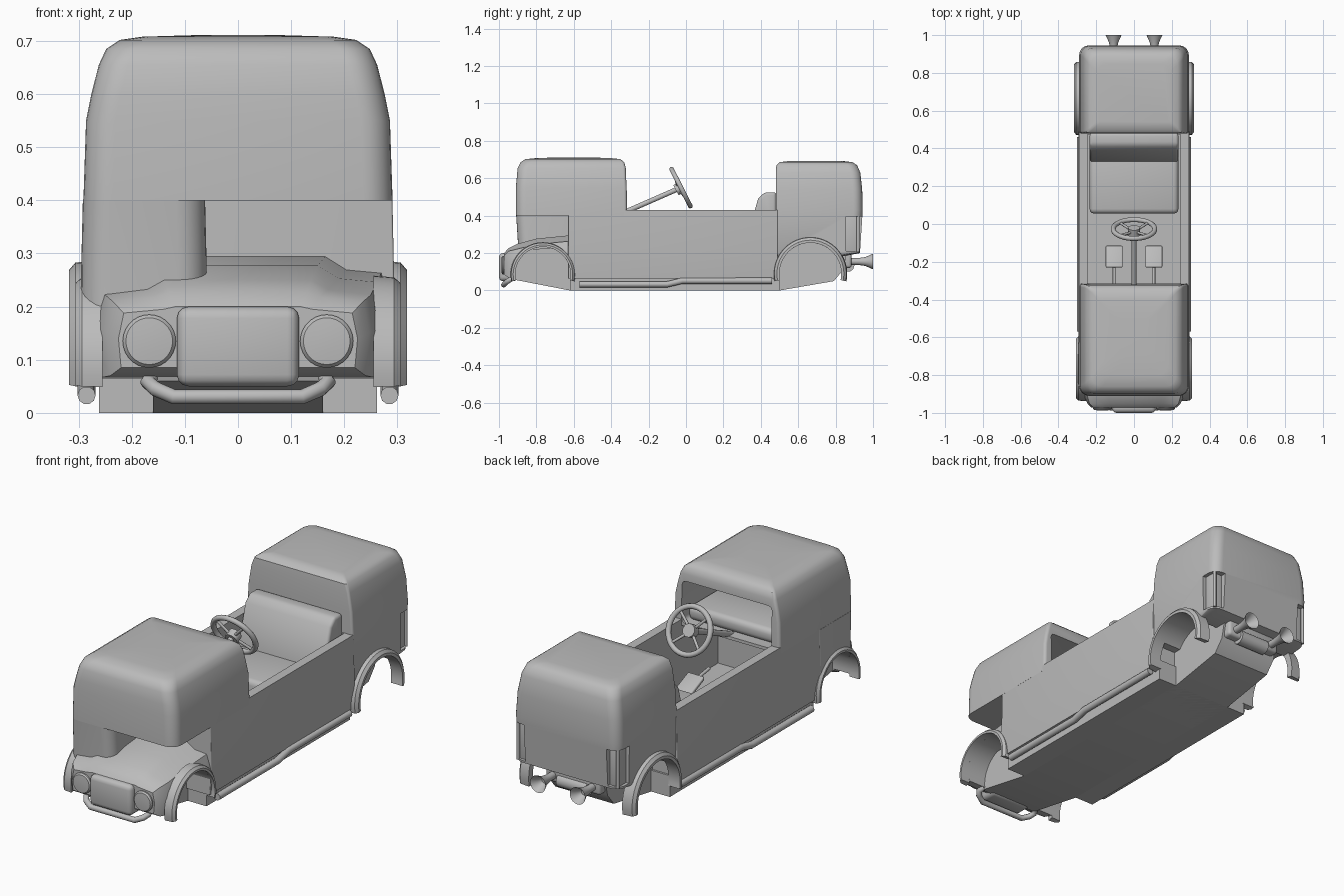
import bpy, bmesh
from math import pi, sin, cos, radians
from mathutils import Vector, Matrix

old = bpy.data.objects.get("Cube")
if old:
    bpy.data.objects.remove(old, do_unlink=True)

paint = bpy.data.materials.new("plain_grey")
paint.use_nodes = True
paint.diffuse_color = (0.5, 0.5, 0.5, 1)
paint.node_tree.nodes["Principled BSDF"].inputs["Base Color"].default_value = paint.diffuse_color


def select(ob):
    bpy.ops.object.select_all(action='DESELECT')
    ob.select_set(True)
    bpy.context.view_layer.objects.active = ob


def finish(name, bm, bevel=0, segments=3):
    bmesh.ops.recalc_face_normals(bm, faces=bm.faces)
    mesh = bpy.data.meshes.new(name)
    bm.to_mesh(mesh)
    bm.free()
    ob = bpy.data.objects.new(name, mesh)
    bpy.context.collection.objects.link(ob)
    mesh.materials.append(paint)
    select(ob)
    if bevel:
        mod = ob.modifiers.new("bevel", 'BEVEL')
        mod.width, mod.segments = bevel, segments
        bpy.ops.object.modifier_apply(modifier=mod.name)
    bpy.ops.object.shade_smooth_by_angle(angle=radians(35))
    return ob


def skin(name, rings, bevel=0):
    """Join matching closed rings of points and cap both ends."""
    bm = bmesh.new()
    loops = [[bm.verts.new(p) for p in ring] for ring in rings]
    n = len(loops[0])
    for a, b in zip(loops, loops[1:]):
        for i in range(n):
            j = (i + 1) % n
            bm.faces.new((a[i], a[j], b[j], b[i]))
    bm.faces.new(loops[0])
    bm.faces.new(loops[-1])
    return finish(name, bm, bevel)


def box(name, x, y, z, bevel=0):
    return skin(name, [[(x[0], y[0], h), (x[1], y[0], h), (x[1], y[1], h), (x[0], y[1], h)]
                       for h in z], bevel)


def extrude(name, outline, x0, x1, bevel=0):
    return skin(name, [[(x, y, z) for y, z in outline] for x in (x0, x1)], bevel)


def shell(name, levels, front_r, back_r, cx=0):
    """Rounded rectangles (z, half width, front y, back y) stacked upward."""
    rings = []
    for z, w, y0, y1 in levels:
        ring = []
        corners = ((1, y1, -1, back_r), (-1, y1, -1, back_r), (-1, y0, 1, front_r), (1, y0, 1, front_r))
        for k, (sx, y, sy, r) in enumerate(corners):
            for s in range(7):
                a = (k + s / 6) * pi / 2
                ring.append((cx + sx * (w - r) + r * cos(a), y + sy * r + r * sin(a), z))
        rings.append(ring)
    return skin(name, rings)


def turned(name, x, z, stations, n=28):
    """Circles (y, radius) strung along the length."""
    return skin(name, [[(x + r * cos(2 * pi * i / n), y, z + r * sin(2 * pi * i / n))
                        for i in range(n)] for y, r in stations])


def rod(name, points, r):
    curve = bpy.data.curves.new(name, 'CURVE')
    curve.dimensions = '3D'
    curve.bevel_depth, curve.bevel_resolution, curve.use_fill_caps = r, 3, True
    line = curve.splines.new('POLY')
    line.points.add(len(points) - 1)
    for p, co in zip(line.points, points):
        p.co = (*co, 1)
    ob = bpy.data.objects.new(name, curve)
    bpy.context.collection.objects.link(ob)
    curve.materials.append(paint)
    select(ob)
    bpy.ops.object.convert(target='MESH')
    bpy.ops.object.shade_smooth_by_angle(angle=radians(50))
    return bpy.context.object


def cut(ob, cutter):
    mod = ob.modifiers.new("cut", 'BOOLEAN')
    mod.operation, mod.object, mod.solver = 'DIFFERENCE', cutter, 'EXACT'
    select(ob)
    bpy.ops.object.modifier_apply(modifier=mod.name)
    bpy.data.objects.remove(cutter, do_unlink=True)
    bpy.ops.object.shade_smooth_by_angle(angle=radians(35))


def wheel_cutter(side, y, z, r):
    ring = [(y + r * cos(i * pi / 20), z + r * sin(i * pi / 20)) for i in range(40)]
    return extrude("wheel_cutter", ring, side * 0.15, side * 0.45)


FRONT, REAR = (-0.765, 0.085, 0.148), (0.665, 0.09, 0.165)

# Tub with open cockpit
tub = shell("body_tub", [(0.065, 0.285, -0.63, 0.49), (0.2, 0.295, -0.63, 0.49),
                         (0.43, 0.29, -0.63, 0.49)], 0.004, 0.004)
cut(tub, box("cutter", (-0.245, 0.245), (-0.6, 0.475), (0.1, 0.7)))

# Front cab, hollow and open to the cockpit
cab = shell("front_cab", [(0.4, 0.291, -0.91, -0.315), (0.55, 0.286, -0.91, -0.317),
                          (0.6, 0.276, -0.905, -0.32), (0.655, 0.262, -0.9, -0.322),
                          (0.685, 0.248, -0.885, -0.33), (0.702, 0.222, -0.86, -0.35),
                          (0.708, 0.18, -0.8, -0.4), (0.711, 0.08, -0.7, -0.5)], 0.055, 0.015)
cut(cab, box("cutter", (-0.245, 0.245), (-0.87, -0.2), (0.415, 0.62), 0.02))
box("dashboard", (-0.245, 0.245), (-0.62, -0.36), (0.41, 0.48), 0.025)

# Rear cab with corner recesses for the lamps
rear = shell("rear_cab", [(0.185, 0.28, 0.48, 0.85), (0.2, 0.287, 0.48, 0.93),
                          (0.43, 0.29, 0.48, 0.945), (0.54, 0.283, 0.48, 0.942),
                          (0.63, 0.268, 0.48, 0.932), (0.67, 0.253, 0.483, 0.915),
                          (0.686, 0.232, 0.5, 0.89), (0.691, 0.19, 0.54, 0.85)], 0.012, 0.05)
for s in (-1, 1):
    cut(rear, box("cutter", sorted((s * 0.225, s * 0.4)), (0.855, 1.1), (0.21, 0.395)))
    cut(rear, wheel_cutter(s, *REAR))
    box("rear_lamp", sorted((s * 0.2, s * 0.272)), (0.84, 0.915), (0.2, 0.4), 0.008)
    rod("lamp_bar", [(s * 0.272, 0.92, 0.205), (s * 0.272, 0.92, 0.4)], 0.008)

# Half-height corner panel between hood and cab
panel = shell("corner_panel", [(0.17, 0.119, -0.895, -0.62), (0.28, 0.118, -0.9, -0.62),
                               (0.402, 0.115, -0.908, -0.62)], 0.055, 0.01, -0.177)
cut(panel, wheel_cutter(-1, *FRONT))

# Nose and hood
halves = [(-0.62, [(0.165, 0.295), (0.205, 0.27), (0.27, 0.264), (0.292, 0.2), (0.285, 0.066)]),
          (-0.8, [(0.15, 0.277), (0.19, 0.253), (0.262, 0.246), (0.284, 0.17), (0.275, 0.066)]),
          (-0.9, [(0.138, 0.25), (0.17, 0.232), (0.25, 0.222), (0.268, 0.16), (0.26, 0.066)]),
          (-0.95, [(0.13, 0.226), (0.155, 0.218), (0.236, 0.21), (0.247, 0.15), (0.24, 0.07)]),
          (-0.972, [(0.118, 0.2), (0.14, 0.195), (0.215, 0.188), (0.225, 0.14), (0.22, 0.085)])]
nose = skin("nose", [[(x, y, z) for x, z in half] + [(-x, y, z) for x, z in reversed(half)]
                     for y, half in halves])
box("grille", (-0.115, 0.115), (-1, -0.9), (0.05, 0.2), 0.022)
rod("front_bumper", [(-0.16, -0.92, 0.07), (-0.17, -0.94, 0.058), (-0.155, -0.96, 0.045),
                     (-0.12, -0.975, 0.03), (0.12, -0.975, 0.03), (0.155, -0.96, 0.045),
                     (0.17, -0.94, 0.058), (0.16, -0.92, 0.07)], 0.014)


def arch(name, side, y, z, r, thick, x_out):
    rings = []
    for i in range(29):
        a = radians(-12 + 204 * i / 28)
        rings.append([(side * x, y + q * cos(a), z + q * sin(a)) for x, q in
                      ((0.255, r), (x_out, r), (x_out, r + thick * 0.5),
                       (x_out - 0.012, r + thick), (0.255, r + thick * 1.15))])
    skin(name, rings)


for s in (-1, 1):
    cut(nose, wheel_cutter(s, *FRONT))
    arch("front_fender", s, *FRONT, 0.022, 0.306)
    arch("rear_fender", s, *REAR, 0.028, 0.318)
    turned("headlight", s * 0.167, 0.135, [(-0.94, 0.05), (-0.978, 0.05), (-0.985, 0.044), (-0.987, 0.02)])
    rod("side_pipe", [(s * 0.285, -0.57, 0.033), (s * 0.285, -0.1, 0.033), (s * 0.285, -0.02, 0.052),
                      (s * 0.285, 0.46, 0.052)], 0.017)
    # Exhaust trumpets
    turned("exhaust", s * 0.108, 0.155, [(0.83, 0.018), (0.92, 0.018), (0.96, 0.024),
                                         (1, 0.042), (0.995, 0.037), (0.95, 0.014)])
    # Pedals
    rod("pedal_stem", [(s * 0.105, -0.33, 0.22), (s * 0.105, -0.2, 0.2)], 0.008)
    extrude("pedal", [(-0.23, 0.21), (-0.115, 0.16), (-0.115, 0.18), (-0.23, 0.23)],
            s * 0.105 - 0.045, s * 0.105 + 0.045, 0.006)

# Chassis and underside
extrude("chassis_spine", [(-0.93, 0.06), (-0.62, 0), (0.5, 0), (0.79, 0.05), (0.84, 0.11),
                          (0.86, 0.2), (0.75, 0.26), (0.48, 0.26), (0.4, 0.09), (-0.6, 0.09),
                          (-0.64, 0.23), (-0.85, 0.22), (-0.95, 0.12)], -0.16, 0.16)
box("chassis_floor", (-0.262, 0.262), (-0.62, 0.5), (0, 0.105))
box("rear_bumper", (-0.15, 0.15), (0.78, 0.885), (0.12, 0.21), 0.015)
rod("muffler", [(-0.08, 0.865, 0.135), (0.08, 0.865, 0.135)], 0.036)

# Bench seat
box("seat_cushion", (-0.235, 0.235), (0.055, 0.4), (0.1, 0.3), 0.025)
extrude("seat_back", [(0.325, 0.28), (0.385, 0.49), (0.42, 0.525), (0.482, 0.525), (0.482, 0.28)],
        -0.235, 0.235, 0.015)

# Steering wheel and column
hub = Vector((0, -0.027, 0.55))
tilt = Matrix.Rotation(-1.1, 3, 'X')
bpy.ops.mesh.primitive_torus_add(location=hub, rotation=(-1.1, 0, 0), major_radius=0.11,
                                 minor_radius=0.013, major_segments=36, minor_segments=10)
rim = bpy.context.object
rim.name = "steering_wheel"
rim.data.materials.append(paint)
bpy.ops.object.shade_smooth_by_angle(angle=radians(60))
for k in range(4):
    a = pi / 4 + k * pi / 2
    rod("wheel_spoke", [hub + tilt @ Vector((0, 0, -0.015)),
                        hub + tilt @ Vector((0.11 * cos(a), 0.11 * sin(a), 0))], 0.007)
rod("wheel_hub", [hub + tilt @ Vector((0, 0, h)) for h in (-0.03, 0.008)], 0.032)
rod("steering_column", [(0, -0.37, 0.4), hub], 0.014)
